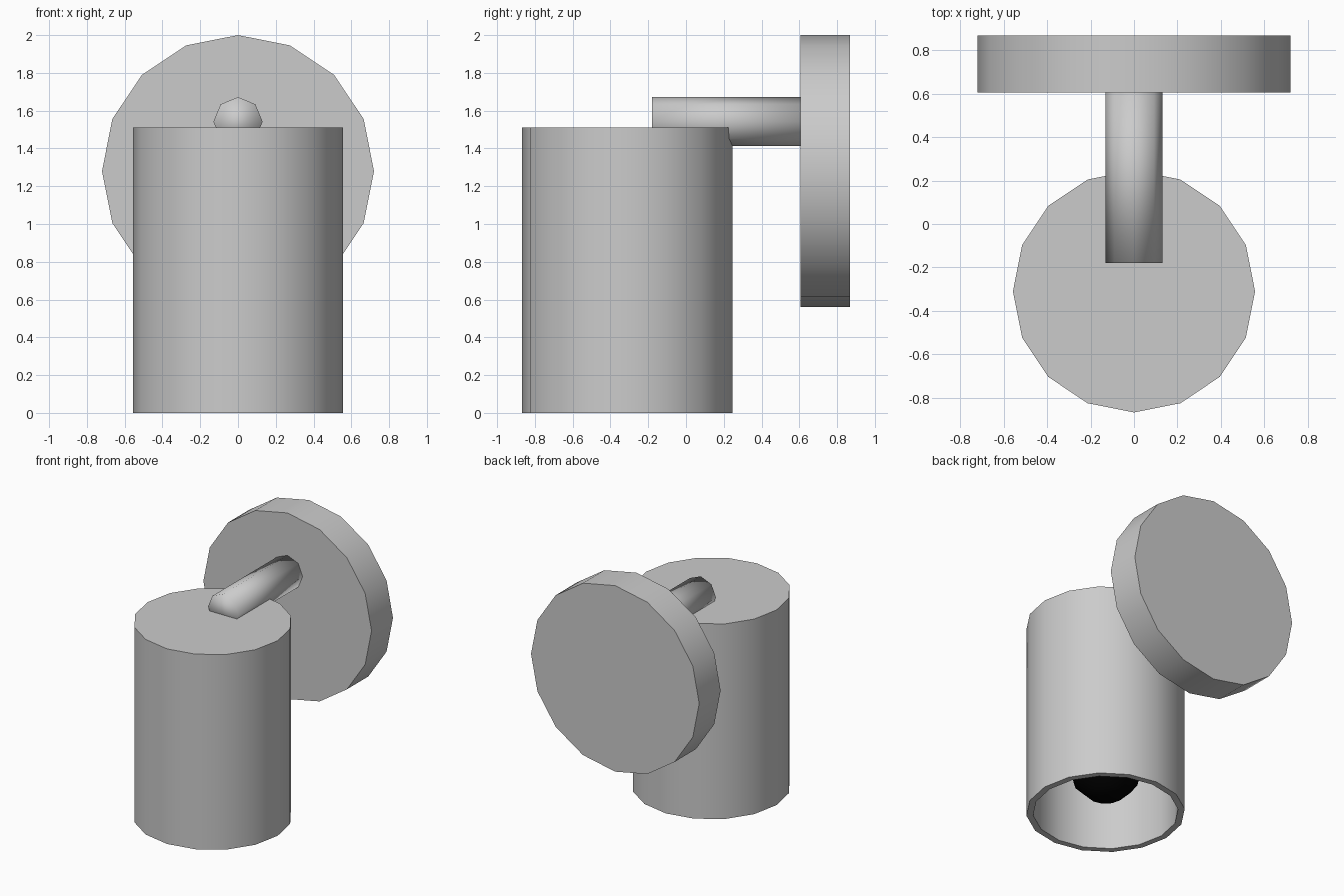
import bpy, bmesh
from math import radians, pi, sin, cos
from mathutils import Matrix

if "Cube" in bpy.data.objects:
    bpy.data.objects.remove(bpy.data.objects["Cube"])


def lathe(name, profile, sides, location, angle=40):
    """Revolve (radius, z) points about z; points at radius 0 close the caps."""
    bm = bmesh.new()
    verts = [bm.verts.new((r, 0, z)) for r, z in profile]
    edges = [bm.edges.new(pair) for pair in zip(verts, verts[1:])]
    bmesh.ops.spin(bm, geom=verts + edges, cent=(0, 0, 0), axis=(0, 0, 1),
                   angle=2 * pi, steps=sides, use_duplicate=False)
    bmesh.ops.remove_doubles(bm, verts=bm.verts, dist=1e-4)
    bmesh.ops.recalc_face_normals(bm, faces=bm.faces)
    return finish(name, bm, location, angle)


def rod_y(name, radius, y0, y1, z, sides, angle):
    """Capped cylinder lying along y with a vertex at the top."""
    bm = bmesh.new()
    bmesh.ops.create_cone(bm, cap_ends=True, segments=sides, radius1=radius,
                          radius2=radius, depth=y1 - y0,
                          matrix=Matrix.Rotation(radians(90), 4, 'X'))
    return finish(name, bm, (0, (y0 + y1) / 2, z), angle)


def finish(name, bm, location, angle):
    mesh = bpy.data.meshes.new(name)
    bm.to_mesh(mesh)
    bm.free()
    obj = bpy.data.objects.new(name, mesh)
    bpy.context.collection.objects.link(obj)
    obj.location = location
    bpy.ops.object.select_all(action='DESELECT')
    obj.select_set(True)
    bpy.context.view_layer.objects.active = obj
    if angle is None:
        bpy.ops.object.shade_smooth()
    else:
        bpy.ops.object.shade_smooth_by_angle(angle=radians(angle))
    return obj


SHADE = (0, -0.31, 0)

# round plate against the wall
rod_y("wall_plate", 0.72, 0.605, 0.867, 1.28, 16, 40)

# fully smooth arm joining plate and shade
rod_y("arm", 0.13, -0.18, 0.61, 1.542, 8, None)

# hollow shade, open at the bottom
lathe("shade", [(0, 1.51), (0.557, 1.51), (0.557, 0), (0.51, 0),
                (0.51, 1.46), (0, 1.46)], 16, SHADE)

# black bulb: round end below, neck running up to the shade top
R, C = 0.26, 0.37
ball = [(R * sin(a), C - R * cos(a)) for a in (radians(d) for d in range(0, 121, 30))]
ball[0] = (0, C - R)
bulb = lathe("bulb", ball + [(0.13, 0.85), (0.13, 1.46), (0, 1.46)], 12, SHADE)
black = bpy.data.materials.new("black")
black.diffuse_color = (0, 0, 0, 1)
black.use_nodes = True
black.node_tree.nodes["Principled BSDF"].inputs["Base Color"].default_value = black.diffuse_color
bulb.data.materials.append(black)
